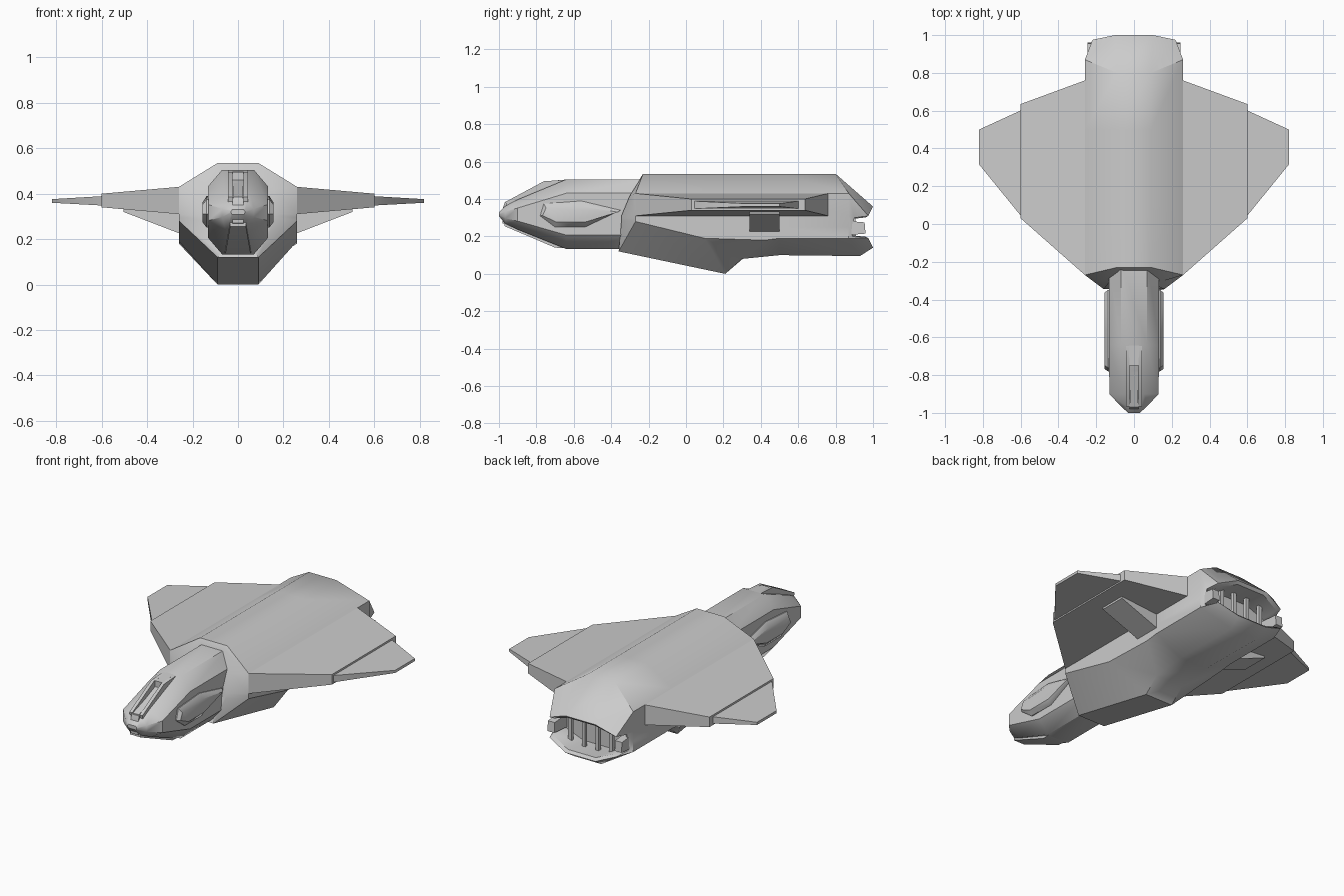
import bpy, bmesh, math

if "Cube" in bpy.data.objects:
    bpy.data.objects.remove(bpy.data.objects["Cube"])


def make(name, rings, smooth=40):
    """Loft closed rings of 3D points, cap both ends."""
    bm = bmesh.new()
    vs = [[bm.verts.new(p) for p in r] for r in rings]
    n = len(rings[0])
    for a, b in zip(vs, vs[1:]):
        for i in range(n):
            j = (i + 1) % n
            bm.faces.new((a[i], a[j], b[j], b[i]))
    bm.faces.new(vs[0])
    bm.faces.new(vs[-1])
    bmesh.ops.remove_doubles(bm, verts=bm.verts, dist=1e-5)
    bmesh.ops.recalc_face_normals(bm, faces=bm.faces)
    me = bpy.data.meshes.new(name)
    bm.to_mesh(me)
    bm.free()
    me.shade_smooth()
    me.set_sharp_from_angle(angle=math.radians(smooth))
    ob = bpy.data.objects.new(name, me)
    bpy.context.collection.objects.link(ob)
    return ob


def sym(half):
    """Full ring from the right-hand half, listed top to bottom."""
    return list(half) + [(-x, y, z) for x, y, z in reversed(half)]


def prism(name, prof, x0, x1):
    """Side profile (y, z) extruded between two x positions."""
    return make(name, [[(x, y, z) for y, z in prof] for x in (x0, x1)], 30)


def pair(name, rings, smooth=40):
    """Right-hand part and its mirror image."""
    make(name + "_right", rings, smooth)
    make(name + "_left", [[(-x, y, z) for x, y, z in r] for r in rings], smooth)


def hull_ring(y_top, y_side, y_bot, z_side, z_bot):
    """Octagonal hull section with staggered top, side and bottom."""
    side = [(.26, y_side, z) for z in (.43, .31, (.31 + z_side) / 2, z_side)]
    return [(.09, y_top, .535)] + side + [(.09, y_bot, z_bot)]


def nose_ring(y, w_top, w_side, z_mid, h_top, h_side):
    """Eight-sided nose section, symmetric about z_mid."""
    return sym([(w_top, y, z_mid + h_top), (w_side, y, z_mid + h_side),
                (w_side, y, z_mid - h_side), (w_top, y, z_mid - h_top)])


def chord(x, y0, y1, z0, z1):
    """Wing section at x."""
    return [(x, y0, z0), (x, y1, z0), (x, y1, z1), (x, y0, z1)]


# Main hull: collar, belly keel, engine section, open stern with cavity
front = hull_ring(-.23, -.27, -.36, .28, .12)
collar = [(x * .5 + .03, -.24 if i == 0 else -.30 if i == 1 else -.345, .32 + (z - .32) * .9)
          for i, (x, y, z) in enumerate(front)]
lip = [(.10, 1.0, .36), (.22, .975, .31), (.24, .90, .30),
       (.24, .89, .2), (.22, .975, .19), (.10, 1.0, .14)]
inner = [(x * .92, y - .015, .25 + (z - .25) * .86) for x, y, z in lip]
cavity = [(x, .84, z) for x, y, z in inner]
hull = [collar, front,
        hull_ring(.1, .1, .21, .19, 0),
        hull_ring(.42, .42, .30, .18, .08),
        hull_ring(.5, .5, .5, .19, .1),
        hull_ring(.80, .87, .93, .19, .095),
        lip, inner, cavity]
make("main_hull", [sym(r) for r in hull], 42)

# Stern cheek blocks and exhaust bars
for s, side in ((1, "right"), (-1, "left")):
    prism("stern_cheek_" + side, [(.84, .285), (.955, .275), (.96, .215), (.84, .205)], s * .20, s * .245)
for i in range(4):
    x = -.135 + .09 * i
    prism("exhaust_bar_%d" % i, [(.885, .14), (.905, .14), (.905, .38), (.885, .38)], x - .011, x + .011)

# Wings: chunky inner panel and thinner tip
pair("wing", [chord(.26, -.27, .76, .31, .43), chord(.6, .03, .635, .34, .40)])
pair("wing_tip", [chord(.58, .02, .61, .347, .39), chord(.82, .315, .5, .36, .376)])

# Wedge pods under the wings
pair("underwing_wedge", [chord(.25, .34, .5, .222, .34), chord(.505, .34, .5, .32, .345)], 30)

# Nose: chamfered box tapering to a beak
make("nose", [nose_ring(-.20, .07, .133, .319, .186, .112),
              nose_ring(-.64, .07, .133, .319, .186, .112),
              nose_ring(-.90, .055, .13, .317, .08, .035),
              nose_ring(-.965, .04, .07, .315, .048, .018),
              nose_ring(-1.0, .025, .03, .319, .011, .004)])

# Raised gun trough on the nose: two rails, rear block, barrel
for s, side in ((1, "right"), (-1, "left")):
    prism("trough_rail_" + side, [(-.64, .503), (-.76, .495), (-.965, .385), (-.955, .34), (-.64, .44)],
          s * .024, s * .043)
prism("trough_back", [(-.64, .504), (-.75, .495), (-.75, .40), (-.64, .40)], -.026, .026)
prism("trough_barrel", [(-.74, .46), (-.965, .385), (-.975, .33), (-.74, .38)], -.02, .02)

# Chin keel and beak block
make("chin_keel", [[(-w, y, .29), (w, y, .29), (w, y, z), (-w, y, z)]
                   for y, w, z in ((-.60, .06, .135), (-.70, .055, .14), (-.97, .035, .255))], 30)
prism("beak_block", [(-.93, .385), (-.97, .38), (-.985, .33), (-.98, .27), (-.93, .26)], -.025, .025)

# Cheek pods on the sides of the nose
base = [(-.78, .31), (-.76, .375), (-.56, .39), (-.35, .34), (-.54, .25), (-.70, .25)]
pod = [[(x, -.57 + (y + .57) * k, .315 + (z - .315) * m) for y, z in base]
       for x, k, m in ((.12, 1, 1), (.138, 1, 1), (.157, .94, .6))]
pair("nose_pod", pod, 35)
